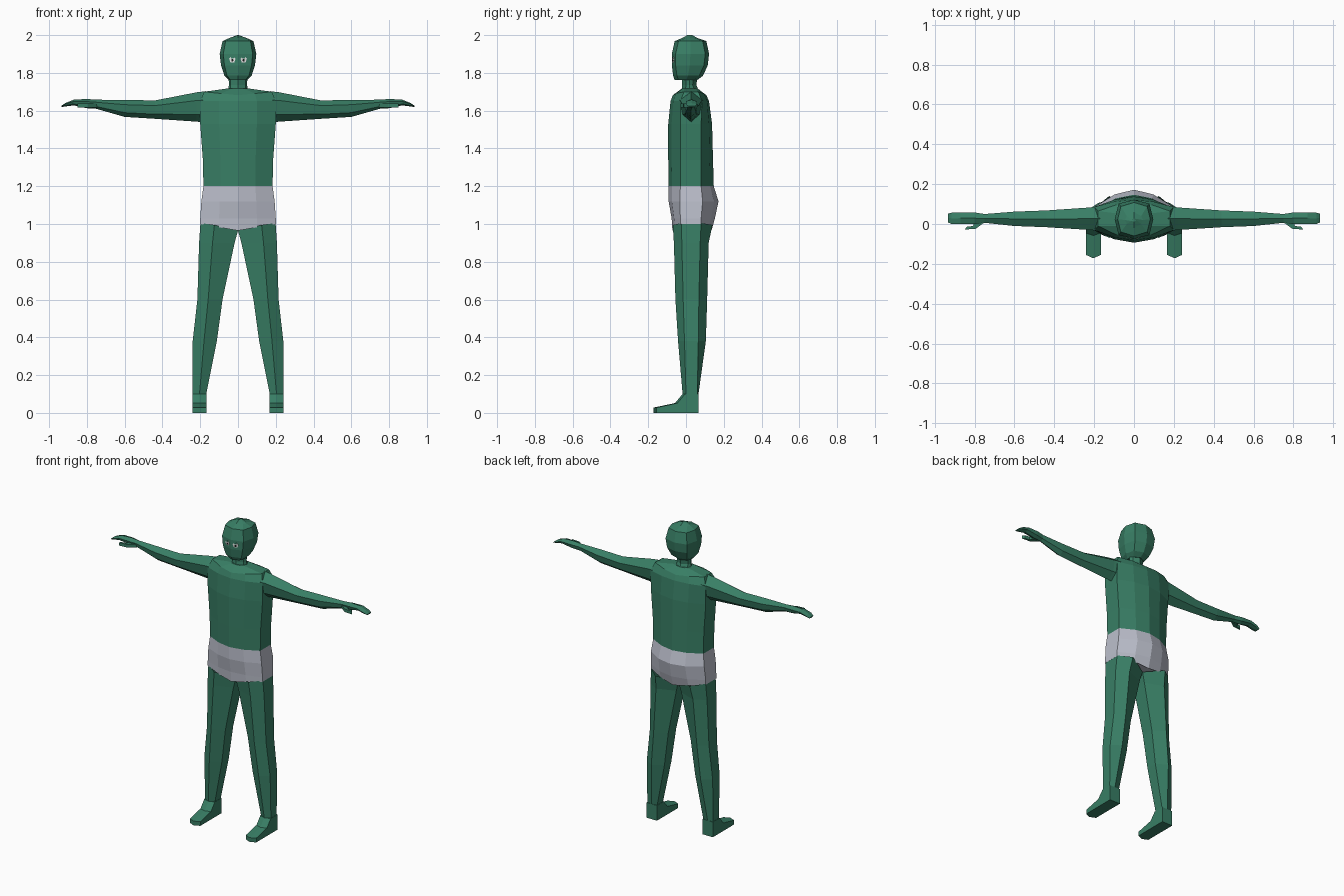
import bpy, bmesh

if "Cube" in bpy.data.objects:
    bpy.data.objects.remove(bpy.data.objects["Cube"])

def material(name, rgb):
    m = bpy.data.materials.new(name)
    m.diffuse_color = (*rgb, 1)
    m.use_nodes = True
    m.node_tree.nodes["Principled BSDF"].inputs["Base Color"].default_value = m.diffuse_color
    return m

GREEN = material("green skin", (0.04, 0.21, 0.13))
CLOTH = material("pale grey cloth", (0.50, 0.52, 0.60))
WHITE = material("eye white", (0.85, 0.85, 0.85))
BLACK = material("pupil black", (0.01, 0.01, 0.01))

def loft(name, rings, mat, mirror=False, start=True, end=True):
    """Skin a list of equal-length rings; optionally cap the ends and mirror in x."""
    bm = bmesh.new()
    loops = [[bm.verts.new(p) for p in r] for r in rings]
    n = len(loops[0])
    for a, b in zip(loops, loops[1:]):
        for i in range(n):
            j = (i + 1) % n
            bm.faces.new((a[i], a[j], b[j], b[i]))
    if start:
        bm.faces.new(loops[0][::-1])
    if end:
        bm.faces.new(loops[-1])
    bmesh.ops.recalc_face_normals(bm, faces=bm.faces)
    me = bpy.data.meshes.new(name)
    bm.to_mesh(me)
    bm.free()
    ob = bpy.data.objects.new(name, me)
    me.materials.append(mat)
    bpy.context.collection.objects.link(ob)
    if mirror:
        ob.modifiers.new("Mirror", 'MIRROR').use_mirror_merge = False
    return ob

def symmetric(half):
    """Close a half ring (front centre to back centre) across x = 0."""
    return half + [(-x, y, z) for x, y, z in half[-2:0:-1]]

def torso_ring(z, w, front, back, side_f=-0.03, side_b=0.08, drop=0.0):
    pts = [(0, front), (w * .5, front * .72 + side_f * .28), (w, side_f),
           (w, side_b), (w * .5, back * .72 + side_b * .28), (0, back)]
    return symmetric([(x, y, z - drop * (1 - x / w)) for x, y in pts])

# Torso with sloping shoulders
loft("torso", [
    torso_ring(1.20, .183, -.092, .147),
    torso_ring(1.34, .186, -.094, .143),
    torso_ring(1.53, .20, -.094, .138),
    torso_ring(1.65, .20, -.082, .122, -.03, .085),
    torso_ring(1.70, .18, -.070, .108, -.01, .065, .018),
    torso_ring(1.717, .06, -.022, .062, -.01, .05),
], GREEN, start=False)

# Shorts with hem dropping towards the crotch
loft("shorts", [
    torso_ring(1.00, .20, -.072, .135, drop=.035),
    torso_ring(1.03, .20, -.076, .153),
    torso_ring(1.12, .194, -.092, .172, -.032, .088),
    torso_ring(1.20, .183, -.092, .147),
], CLOTH, end=False)

# Neck and head
def head_ring(z, w, f, b):
    return symmetric([(0, f, z), (w * .8, f + .02, z), (w, (f + b) / 2, z),
                      (w * .8, b - .02, z), (0, b, z)])

loft("neck", [head_ring(1.70, .055, -.025, .07), head_ring(1.735, .048, -.02, .055),
              head_ring(1.78, .05, -.02, .06)], GREEN, start=False, end=False)
loft("head", [
    head_ring(1.762, .05, -.06, .06),
    head_ring(1.785, .072, -.068, .09),
    head_ring(1.84, .09, -.075, .115),
    head_ring(1.90, .097, -.075, .122),
    head_ring(1.968, .082, -.06, .108),
    head_ring(1.985, .045, -.02, .06),
    head_ring(2.00, .004, .007, .033),
], GREEN)

# Eyes as thin plates lying on the face
def eye_plate(name, cx, cz, w, h, lift, mat):
    outline = [(-1, .3), (-.5, 1), (.5, 1), (1, .3), (.6, -1), (-.6, -1)]
    def ring(off):
        return [(cx + a * w, -.075 + .27 * (cx + a * w) - off, cz + b * h) for a, b in outline]
    loft(name, [ring(0), ring(lift)], mat, mirror=True)

eye_plate("eye_white", .030, 1.870, .017, .014, .002, WHITE)
eye_plate("pupil", .030, 1.866, .006, .007, .004, BLACK)
eye_plate("eyelid", .030, 1.881, .009, .004, .005, GREEN)

# Legs: six-sided, tapering to the ankle
def leg_ring(z, xi, xo, xr, f, b, fo, bo, zi=None):
    zi = z if zi is None else zi
    zm = zi + (z - zi) * .75
    return [(xr, f, zm), (xo, fo, z), (xo, bo, z), (xr, b, zm), (xi, bo, zi), (xi, fo, zi)]

loft("leg", [
    leg_ring(1.005, .0, .199, .125, -.070, .140, -.025, .08, .965),
    leg_ring(.90, .018, .206, .135, -.064, .120, -.022, .075),
    leg_ring(.60, .082, .215, .158, -.056, .112, -.015, .068),
    leg_ring(.38, .112, .24, .180, -.042, .105, -.008, .065),
    leg_ring(.10, .168, .24, .204, -.018, .066, .0, .06),
], GREEN, mirror=True, start=False, end=False)

# Feet: wedge running forward to a blunt toe
def foot_ring(y, top, point=0.0):
    xs = (.166, .204, .242)
    ys = (y, y - point, y)
    return ([(x, v, 0) for x, v in zip(xs, ys)] +
            [(x, v, top) for x, v in zip(xs[::-1], ys)])

loft("foot", [foot_ring(.066, .10), foot_ring(-.005, .10, .013),
              foot_ring(-.045, .052, .013), foot_ring(-.155, .028, .017)],
     GREEN, mirror=True)

# Arms: six-sided, stretched out sideways
def arm_ring(x, f, b, lo, hi):
    m, h = (f + b) / 2, hi - lo
    return [(x, m, hi), (x, f, lo + h * .72), (x, f + (b - f) * .12, lo + h * .25),
            (x, m, lo), (x, b - (b - f) * .12, lo + h * .25), (x, b, lo + h * .72)]

loft("arm", [
    arm_ring(.17, -.035, .09, 1.538, 1.703),
    arm_ring(.22, -.03, .083, 1.542, 1.697),
    arm_ring(.44, -.016, .068, 1.557, 1.654),
    arm_ring(.60, -.010, .062, 1.567, 1.657),
    arm_ring(.75, .006, .05, 1.610, 1.658),
], GREEN, mirror=True, start=False, end=False)

# Flat hands with drooping fingertips, and thumbs
loft("hand", [
    arm_ring(.75, .006, .05, 1.610, 1.658),
    arm_ring(.80, .0, .058, 1.613, 1.662),
    arm_ring(.87, .0, .058, 1.628, 1.658),
    arm_ring(.915, .0, .057, 1.622, 1.640),
    arm_ring(.935, .008, .052, 1.619, 1.626),
], GREEN, mirror=True, start=False)
thumb = [(.745, .012), (.795, -.024), (.85, -.028), (.84, -.014), (.808, -.010), (.80, .012)]
loft("thumb", [[(x, y, z) for x, y in thumb] for z in (1.618, 1.638)], GREEN, mirror=True)
